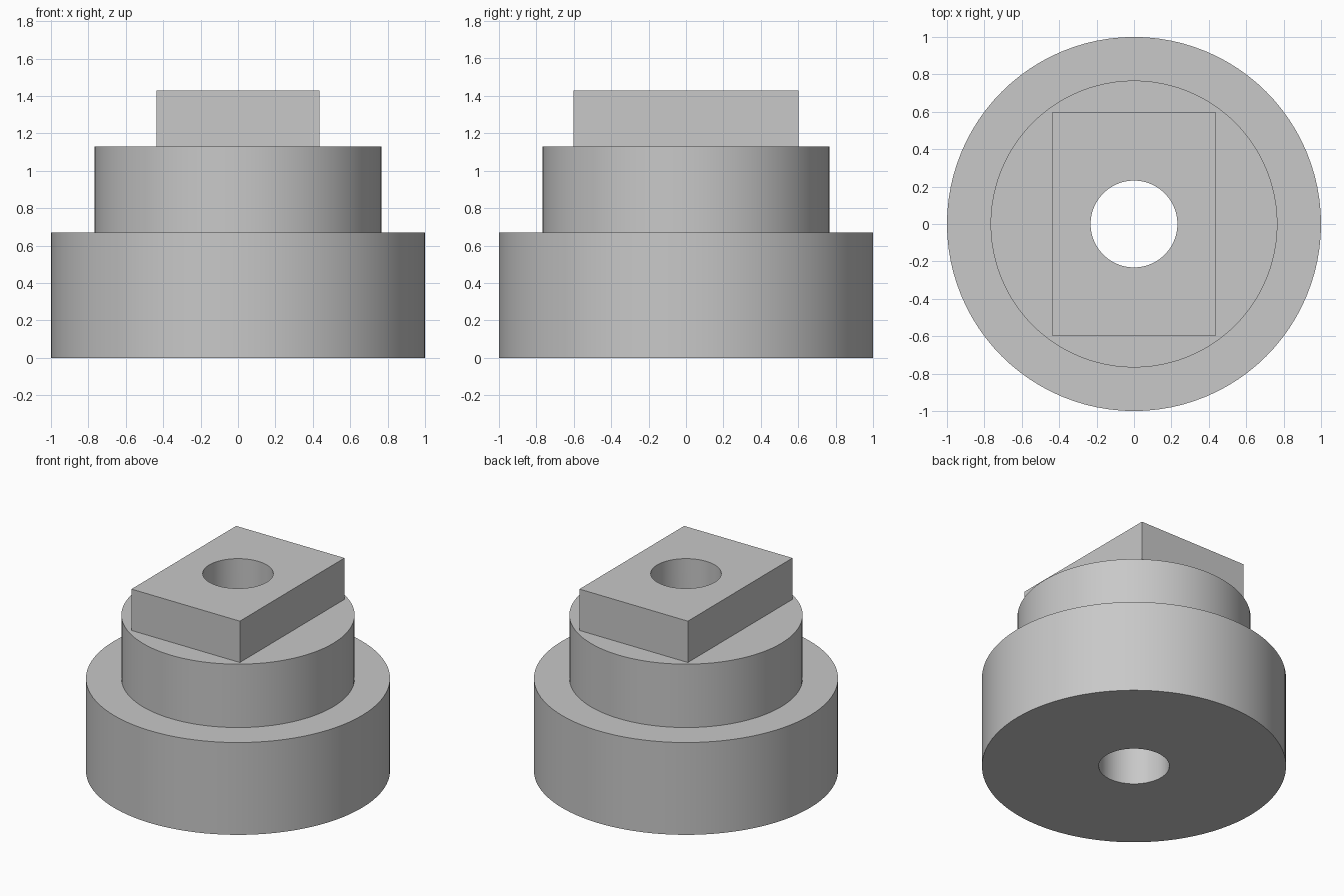
import bpy
import bmesh
import math

cube = bpy.data.objects.get("Cube")
if cube:
    bpy.data.objects.remove(cube, do_unlink=True)

SEGMENTS = 96
BASE_TOP, COLLAR_TOP, BLOCK_TOP = 0.67, 1.13, 1.43

grey = bpy.data.materials.new("plain_grey")
grey.use_nodes = True
colour = (0.58, 0.58, 0.58, 1)
grey.diffuse_color = colour
grey.node_tree.nodes["Principled BSDF"].inputs["Base Color"].default_value = colour


def make_object(name, bm):
    bmesh.ops.recalc_face_normals(bm, faces=bm.faces)
    mesh = bpy.data.meshes.new(name)
    bm.to_mesh(mesh)
    bm.free()
    mesh.materials.append(grey)
    obj = bpy.data.objects.new(name, mesh)
    bpy.context.collection.objects.link(obj)
    return obj


def lathe(name, profile):
    """Spin an (r, z) profile that starts and ends on the axis."""
    bm = bmesh.new()
    verts = [bm.verts.new((r, 0, z)) for r, z in profile]
    edges = [bm.edges.new(pair) for pair in zip(verts, verts[1:])]
    bmesh.ops.spin(bm, geom=verts + edges, cent=(0, 0, 0), axis=(0, 0, 1),
                   angle=math.tau, steps=SEGMENTS, use_merge=True)
    bmesh.ops.remove_doubles(bm, verts=bm.verts, dist=0.0001)
    return make_object(name, bm)


def box(name, size_x, size_y, bottom, top):
    bm = bmesh.new()
    bmesh.ops.create_cube(bm, size=1)
    bmesh.ops.scale(bm, vec=(size_x, size_y, top - bottom), verts=bm.verts)
    bmesh.ops.translate(bm, vec=(0, 0, (top + bottom) / 2), verts=bm.verts)
    return make_object(name, bm)


def combine(target, tool, operation):
    """Apply a boolean, then discard the tool."""
    tool.hide_render = True
    mod = target.modifiers.new(operation.lower(), 'BOOLEAN')
    mod.operation = operation
    mod.solver = 'EXACT'
    mod.object = tool
    bpy.context.view_layer.update()
    graph = bpy.context.evaluated_depsgraph_get()
    result = bpy.data.meshes.new_from_object(target.evaluated_get(graph))
    target.modifiers.clear()
    target.data = result
    bpy.data.objects.remove(tool, do_unlink=True)


# Wide base with a narrower round collar
hub = lathe("stepped_hub", [(0, 0), (1, 0), (1, BASE_TOP), (0.767, BASE_TOP),
                            (0.767, COLLAR_TOP), (0, COLLAR_TOP)])

# Rectangular block on the collar
combine(hub, box("top_block", 0.87, 1.2, COLLAR_TOP - 0.1, BLOCK_TOP), 'UNION')

# Round bore through everything
combine(hub, lathe("bore_cutter", [(0, -0.2), (0.232, -0.2),
                                   (0.232, BLOCK_TOP + 0.2), (0, BLOCK_TOP + 0.2)]),
        'DIFFERENCE')

# Smooth round walls, crisp rims
bpy.ops.object.select_all(action='DESELECT')
hub.select_set(True)
bpy.context.view_layer.objects.active = hub
bpy.ops.object.shade_smooth_by_angle(angle=math.radians(30))
